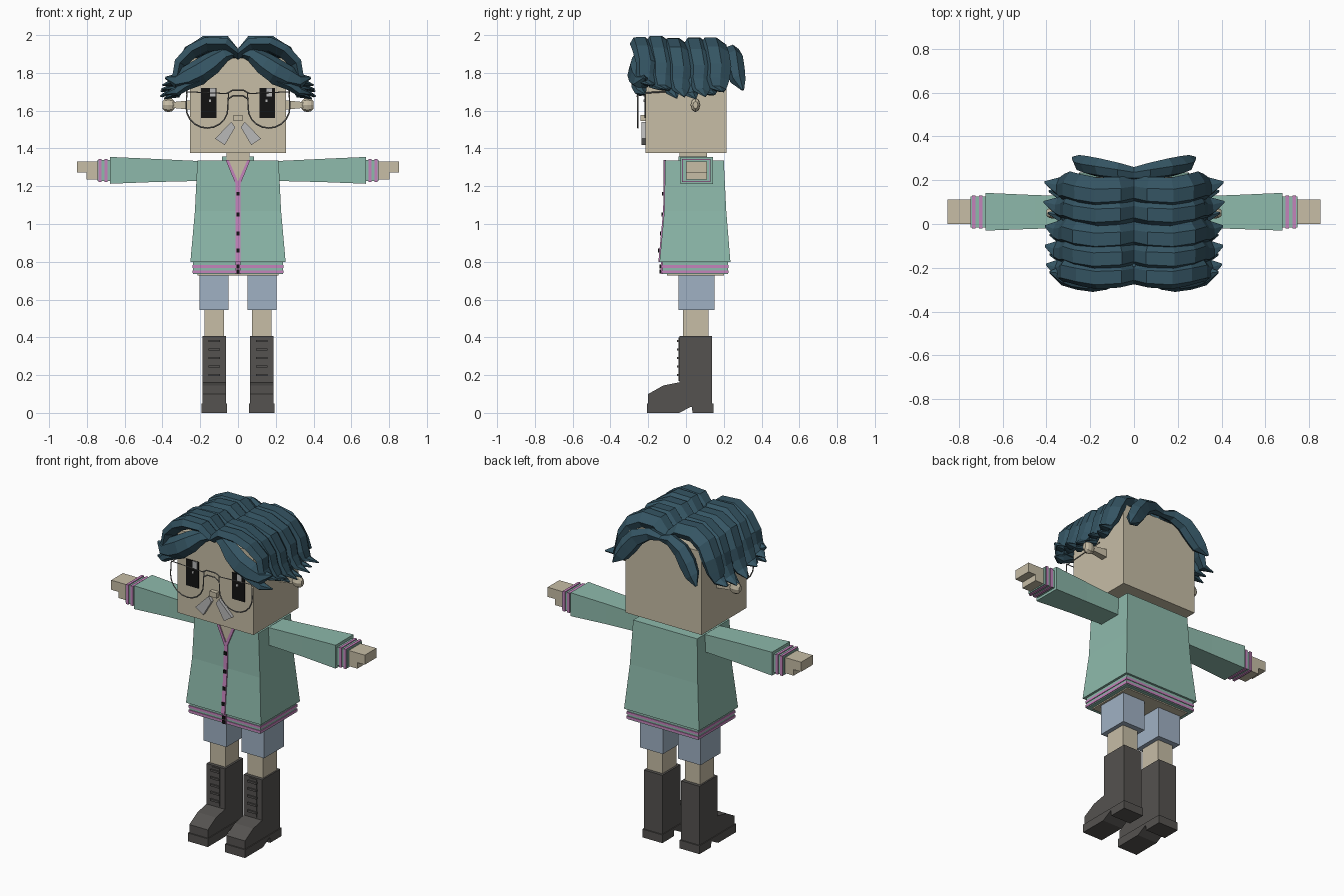
import bpy, bmesh, math, random
from mathutils import Vector

random.seed(4)
if "Cube" in bpy.data.objects:
    bpy.data.objects.remove(bpy.data.objects["Cube"], do_unlink=True)


def material(name, r, g, b):
    m = bpy.data.materials.new(name)
    m.use_nodes = True
    m.diffuse_color = (r, g, b, 1)
    shader = next(n for n in m.node_tree.nodes if n.type == "BSDF_PRINCIPLED")
    shader.inputs["Base Color"].default_value = (r, g, b, 1)
    return m


SKIN = material("skin", .57, .51, .38)
JACKET = material("mint_cloth", .27, .49, .41)
SHORTS = material("pale_blue_cloth", .35, .44, .55)
BOOT = material("charcoal_leather", .09, .085, .08)
PINK = material("pink_trim", .55, .23, .50)
HAIR = material("dark_teal_hair", .035, .09, .125)
GREY = material("light_grey", .48, .48, .48)
BLACK = material("black", .006, .006, .006)
WIRE = material("grey_metal", .2, .2, .19)


def loft(name, rings, mat, mirror=False):
    """Skin a row of equal-length rings and cap both ends."""
    bm = bmesh.new()
    rows = [[bm.verts.new(p) for p in ring] for ring in rings]
    n = len(rows[0])
    for a, b in zip(rows, rows[1:]):
        for i in range(n):
            j = (i + 1) % n
            bm.faces.new((a[i], a[j], b[j], b[i]))
    bm.faces.new(rows[0])
    bm.faces.new(rows[-1])
    bmesh.ops.recalc_face_normals(bm, faces=bm.faces)
    me = bpy.data.meshes.new(name)
    bm.to_mesh(me)
    bm.free()
    me.materials.append(mat)
    ob = bpy.data.objects.new(name, me)
    bpy.context.collection.objects.link(ob)
    if mirror:
        ob.modifiers.new("both_sides", "MIRROR").use_mirror_merge = False
    return ob


def rect_z(x0, x1, y0, y1, z):
    return [(x0, y0, z), (x1, y0, z), (x1, y1, z), (x0, y1, z)]


def rect_x(x, y0, y1, z0, z1):
    return [(x, y0, z0), (x, y1, z0), (x, y1, z1), (x, y0, z1)]


def box(name, x, y, z, mat, mirror=False):
    return loft(name, [rect_z(*x, *y, z[0]), rect_z(*x, *y, z[1])], mat, mirror)


def plate(name, outline, y0, y1, mat, mirror=False):
    """Extrude an (x, z) outline along y."""
    return loft(name, [[(x, y, z) for x, z in outline] for y in (y0, y1)], mat, mirror)


def prism(name, outline, x0, x1, mat):
    """Extrude a (y, z) outline along x, on both sides."""
    return loft(name, [[(x, y, z) for y, z in outline] for x in (x0, x1)], mat, True)


def wire(name, pts, cyclic=False):
    cu = bpy.data.curves.new(name, "CURVE")
    cu.dimensions = "3D"
    cu.bevel_depth = .004
    cu.bevel_resolution = 0
    sp = cu.splines.new("POLY")
    sp.points.add(len(pts) - 1)
    for p, co in zip(sp.points, pts):
        p.co = (*co, 1)
    sp.use_cyclic_u = cyclic
    cu.materials.append(WIRE)
    bpy.context.collection.objects.link(bpy.data.objects.new(name, cu))


# Head and neck
box("head", (-.255, .255), (-.215, .215), (1.375, 1.88), SKIN)
box("neck", (-.06, .06), (-.035, .11), (1.3, 1.38), SKIN)

# Ears: short stem and knob
loft("ear_stem", [rect_x(.25, .03, .07, 1.605, 1.655), rect_x(.35, .035, .065, 1.615, 1.645)], SKIN, True)
knob = []
for k in range(1, 6):
    t = math.pi * k / 6
    r = math.sin(t)
    knob.append([(.368 - .037 * math.cos(t), .05 + .026 * r * math.cos(a), 1.63 + .038 * r * math.sin(a))
                 for a in (math.tau * i / 8 for i in range(8))])
loft("ear_knob", knob, SKIN, True)

# Eyes with highlights
box("eye", (.113, .197), (-.22, -.21), (1.56, 1.72), BLACK, True)
for side, x in (("left", .15), ("right", -.148)):
    box(side + "_eye_glint", (x, x + .03), (-.224, -.218), (1.675, 1.72), GREY)
    box(side + "_eye_spark", (x - .005, x + .006), (-.224, -.218), (1.645, 1.658), GREY)

# Nose and moustache
box("nose", (-.024, .024), (-.24, -.21), (1.545, 1.577), SKIN)
plate("moustache", [(.035, 1.54), (.015, 1.512), (.07, 1.418), (.122, 1.452)], -.235, -.21, GREY, True)

# Glasses
for s, side in ((1, "left"), (-1, "right")):
    rim = [(.05, 1.69), (.27, 1.70)]
    rim += [(.163 + .112 * math.cos(a), 1.62 + .112 * math.sin(a))
            for a in (-math.pi * i / 10 for i in range(0, 10))]
    wire(side + "_lens_rim", [(s * x, -.255, z) for x, z in rim], True)
    wire(side + "_temple", [(s * .272, -.255, 1.69), (s * .272, -.2, 1.695), (s * .272, .03, 1.71)])
wire("bridge_top", [(-.06, -.255, 1.69), (-.03, -.258, 1.708), (.03, -.258, 1.708), (.06, -.255, 1.69)])
wire("bridge_low", [(-.055, -.255, 1.66), (-.025, -.258, 1.68), (.025, -.258, 1.68), (.055, -.255, 1.66)])


# Hair locks: flattened tubes that sweep from the parting to a flicked tip
def lock(name, path, ys, widths, thick, jitter=0.0, tilt=0.0):
    pts = [Vector((x, 0, z)) for x, z in path]
    for p in pts[1:]:
        p.x += random.uniform(-jitter, jitter)
        p.z += random.uniform(-jitter, jitter)
    rings = []
    for i, p in enumerate(pts):
        t = pts[min(i + 1, len(pts) - 1)] - pts[max(i - 1, 0)]
        if i == 0:
            t = Vector((1, 0, 0))
        n = Vector((-t.z, 0, t.x)).normalized()
        w, h, y = widths[i], thick[i], ys[i]
        section = [(-.5, -.2), (-.35, .3), (.1, .5), (.5, .15), (.35, -.4), (-.1, -.5)]
        rings.append([tuple(p + n * (b * h + a * tilt * w) + Vector((0, y + a * w, 0))) for a, b in section])
    loft(name, rings, HAIR, True)


crown = [(0, 1.9), (.07, 1.957), (.17, 1.955), (.25, 1.91), (.3, 1.835), (.315, 1.77), (.35, 1.72), (.405, 1.7)]
crown_w = [.12, .13, .135, .135, .13, .12, .085, .01]
crown_t = [.06, .075, .08, .08, .07, .06, .04, .008]
wave = [0, -.01, -.015, 0, .015, .01, .01, .03]
for k, (y, drop) in enumerate(((-.215, .04), (-.13, .01), (-.04, -.025), (.07, -.02), (.16, .0))):
    path = [(x, z + drop * (i / 7) ** 2) for i, (x, z) in enumerate(crown)]
    lock("crown_lock_%d" % (k + 1), path, [y + d for d in wave], crown_w, crown_t, .007, -.25)

# Lower flicks at the temples
for k, (y, z) in enumerate(((-.17, 1.78), (-.08, 1.74), (.02, 1.73), (.12, 1.75))):
    lock("side_flick_%d" % (k + 1), [(.27, z + .1), (.295, z + .02), (.325, z - .05), (.39, z - .07)],
         [y, y, y + .01, y + .03], [.06, .09, .07, .01], [.03, .06, .04, .008], .006)

# Fringe and nape locks
lock("fringe", [(0, 1.91), (.07, 1.9), (.14, 1.85), (.2, 1.81), (.27, 1.775), (.33, 1.755), (.385, 1.775)],
     [-.2, -.225, -.25, -.26, -.25, -.235, -.22], [.07, .09, .1, .1, .1, .09, .01],
     [.03, .08, .12, .13, .12, .08, .01])
lock("fringe_tip", [(.1, 1.84), (.2, 1.775), (.28, 1.74), (.33, 1.7), (.385, 1.69)],
     [-.24, -.25, -.25, -.24, -.22], [.05, .07, .08, .06, .01], [.04, .08, .07, .05, .008])
lock("nape_lock", [(0, 1.905), (.07, 1.915), (.15, 1.88), (.2, 1.82), (.24, 1.76), (.28, 1.71)],
     [.23, .24, .255, .265, .275, .3], [.06, .08, .09, .09, .08, .015], [.03, .07, .1, .11, .09, .01])

# Jacket body with a gentle flare
flare = [(1.335, .215, -.11, .2), (1.07, .228, -.115, .213), (.8, .252, -.14, .235)]
loft("jacket_body", [rect_z(-w, w, a, b, z) for z, w, a, b in flare], JACKET)
box("jacket_hem", (-.238, .238), (-.125, .222), (.735, .8), JACKET)
for i, z in enumerate((.748, .775)):
    box("hem_stripe_%d" % (i + 1), (-.242, .242), (-.129, .226), (z - .007, z + .007), PINK)
box("hips", (-.215, .215), (-.1, .2), (.728, .74), SKIN)

# Neckline, placket and buttons
plate("open_neck", [(-.055, 1.337), (.055, 1.337), (0, 1.22)], -.114, -.1, SKIN)
plate("neckline_trim", [(.05, 1.34), (.066, 1.34), (.008, 1.2), (0, 1.2), (0, 1.225)], -.12, -.105, PINK, True)
box("collar", (.062, .085), (-.04, .11), (1.33, 1.358), JACKET, True)
loft("placket", [rect_z(-.012, .012, y - .006, y + .01, z)
                 for z, y in ((1.215, -.112), (1.07, -.115), (.8, -.14))], PINK)
box("hem_placket", (-.012, .012), (-.133, -.12), (.735, .8), PINK)
for i, (z, y) in enumerate(((1.16, -.121), (1.05, -.124), (.95, -.133), (.86, -.142), (.775, -.134), (.748, -.134))):
    box("button_%d" % (i + 1), (-.009, .009), (y - .005, y + .005), (z - .01, z + .01), BLACK)

# Arms, cuffs and hands
loft("sleeve", [rect_x(.2, -.015, .125, 1.228, 1.333), rect_x(.45, -.022, .132, 1.222, 1.345),
                rect_x(.677, -.03, .142, 1.213, 1.355)], JACKET, True)
box("cuff", (.67, .745), (-.015, .125), (1.228, 1.338), JACKET, True)
for i, x in enumerate((.7, .731)):
    box("cuff_stripe_%d" % (i + 1), (x - .008, x + .008), (-.02, .13), (1.223, 1.343), PINK, True)
box("palm", (.74, .802), (0, .112), (1.235, 1.33), SKIN, True)
box("fingers", (.8, .852), (0, .112), (1.272, 1.33), SKIN, True)

# Legs
box("shorts_leg", (.05, .203), (-.04, .15), (.545, .735), SHORTS, True)
box("shin", (.075, .178), (-.015, .118), (.38, .56), SKIN, True)

# Boots
prism("boot", [(.138, .03), (.138, .408), (-.035, .408), (-.035, .162), (-.12, .145), (-.2, .1), (-.2, .03)],
      .063, .187, BOOT)
prism("boot_sole", [(.145, 0), (.145, .05), (-.207, .05), (-.207, 0), (-.035, 0), (.03, .035), (.035, 0)],
      .058, .192, BOOT)
box("boot_tongue", (.098, .152), (-.039, -.03), (.17, .4), BOOT, True)
for i in range(5):
    z = .2 + i * .045
    box("lace_%d" % (i + 1), (.095, .155), (-.047, -.035), (z - .006, z + .006), BOOT, True)
